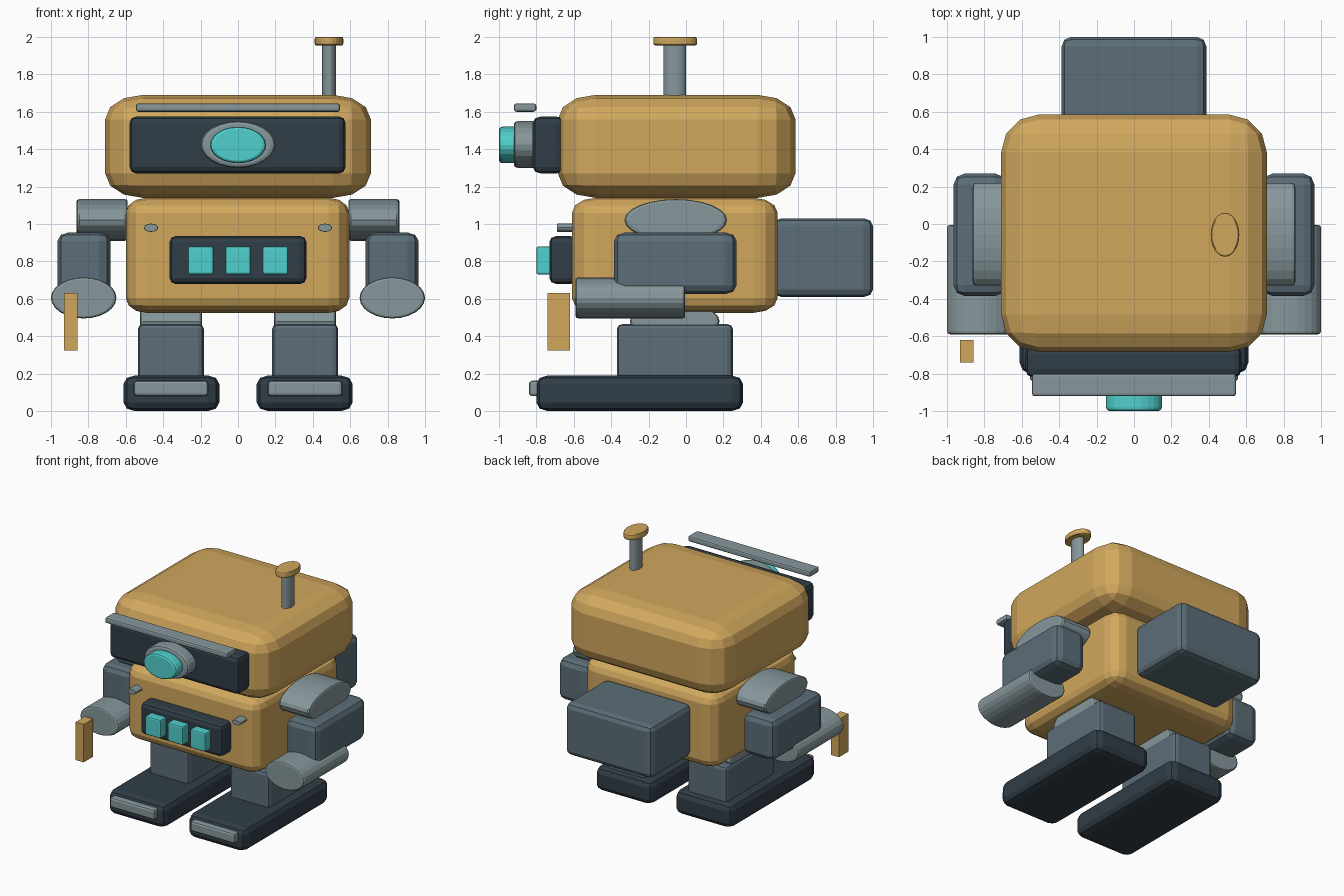
import bpy, bmesh
from mathutils import Matrix, Vector

if "Cube" in bpy.data.objects:
    bpy.data.objects.remove(bpy.data.objects["Cube"])


def mat(name, r, g, b):
    m = bpy.data.materials.new(name)
    m.diffuse_color = (r, g, b, 1)
    m.use_nodes = True
    m.node_tree.nodes["Principled BSDF"].inputs["Base Color"].default_value = m.diffuse_color
    return m


TAN = mat("tan", 0.64, 0.39, 0.11)
DARK = mat("dark", 0.03, 0.047, 0.063)
SLATE = mat("slate", 0.105, 0.155, 0.188)
STEEL = mat("steel", 0.24, 0.31, 0.33)
CYAN = mat("cyan", 0.08, 0.63, 0.61)


def finish(name, bm, m):
    bmesh.ops.recalc_face_normals(bm, faces=bm.faces)
    me = bpy.data.meshes.new(name)
    bm.to_mesh(me)
    bm.free()
    me.materials.append(m)
    ob = bpy.data.objects.new(name, me)
    bpy.context.collection.objects.link(ob)


def box(name, m, x, y, z, bevel=(0, 0, 0), seg=2):
    """Box from axis ranges; bevel gives the rounding along each axis."""
    lo, hi = map(Vector, zip(x, y, z))
    size, mid = hi - lo, (lo + hi) / 2
    b = Vector(bevel) if bevel[0] else Vector((1, 1, 1))
    bm = bmesh.new()
    bmesh.ops.create_cube(bm, size=1)
    bmesh.ops.scale(bm, verts=bm.verts, vec=[s / k for s, k in zip(size, b)])
    if bevel[0]:
        bmesh.ops.bevel(bm, geom=bm.edges[:], offset=1, segments=seg,
                        profile=0.5, affect='EDGES')
    bmesh.ops.scale(bm, verts=bm.verts, vec=b)
    bmesh.ops.translate(bm, verts=bm.verts, vec=mid)
    finish(name, bm, m)


def drum(name, m, axis, x, y, z, bevel=0.015, sides=24):
    """Elliptical cylinder along an axis, filling the given ranges."""
    lo, hi = map(Vector, zip(x, y, z))
    size, mid = hi - lo, (lo + hi) / 2
    length = size["xyz".index(axis)]
    bm = bmesh.new()
    bmesh.ops.create_cone(bm, cap_ends=True, segments=sides,
                          radius1=0.5, radius2=0.5, depth=1)
    if bevel:
        bmesh.ops.scale(bm, verts=bm.verts, vec=(1, 1, length / 0.3))
        rims = [e for e in bm.edges if any(len(f.verts) > 4 for f in e.link_faces)]
        bmesh.ops.bevel(bm, geom=rims, offset=bevel / 0.3, segments=2,
                        profile=0.5, affect='EDGES')
        bmesh.ops.scale(bm, verts=bm.verts, vec=(1, 1, 0.3 / length))
    if axis != 'z':
        turn = Matrix.Rotation(1.5707963, 3, 'Y' if axis == 'x' else 'X')
        bmesh.ops.rotate(bm, verts=bm.verts, matrix=turn)
    bmesh.ops.scale(bm, verts=bm.verts, vec=size)
    bmesh.ops.translate(bm, verts=bm.verts, vec=mid)
    finish(name, bm, m)


# Head and face
box("head", TAN, (-0.71, 0.71), (-0.685, 0.585), (1.14, 1.69), (0.2, 0.2, 0.13), 3)
box("visor", DARK, (-0.58, 0.575), (-0.82, -0.65), (1.27, 1.575), (0.035, 0.045, 0.035))
drum("eye_ring", STEEL, 'y', (-0.2, 0.2), (-0.92, -0.8), (1.3, 1.55), 0.02)
drum("eye_lens", CYAN, 'y', (-0.15, 0.15), (-1.0, -0.9), (1.325, 1.52), 0.02)
box("brow_bar", STEEL, (-0.545, 0.545), (-0.92, -0.8), (1.6, 1.645), (0.012, 0.015, 0.012))

# Antenna
drum("antenna_rod", STEEL, 'z', (0.45, 0.525), (-0.12, 0.0), (1.66, 1.965), 0)
drum("antenna_cap", TAN, 'z', (0.41, 0.563), (-0.175, 0.06), (1.955, 2.0), 0.012)

# Body, chest panel and pack
box("body", TAN, (-0.6, 0.595), (-0.61, 0.49), (0.525, 1.14), (0.11, 0.13, 0.08), 3)
box("chest_panel", DARK, (-0.365, 0.365), (-0.73, -0.58), (0.68, 0.935), (0.03, 0.035, 0.03))
for i, cx in enumerate((-0.2, 0, 0.2)):
    box(f"button_{i + 1}", CYAN, (cx - 0.068, cx + 0.068), (-0.8, -0.7), (0.73, 0.88),
        (0.01, 0.012, 0.01))
box("back_pack", SLATE, (-0.387, 0.387), (0.46, 1.0), (0.61, 1.03), (0.05, 0.05, 0.04))

# Held stick on one side only
box("hand_stick", TAN, (-0.93, -0.858), (-0.74, -0.62), (0.325, 0.63))

# Paired parts
for side, s in (("left", -1), ("right", 1)):
    def span(a, b):
        return tuple(sorted((a * s, b * s)))
    drum(side + "_bolt", STEEL, 'y', span(0.427, 0.503), (-0.69, -0.58), (0.958, 1.002), 0.01, 16)
    drum(side + "_shoulder", STEEL, 'x', span(0.59, 0.863), (-0.33, 0.22), (0.91, 1.133), 0.015)
    box(side + "_upper_arm", SLATE, span(0.682, 0.965), (-0.385, 0.27), (0.625, 0.955),
        (0.06, 0.06, 0.045))
    drum(side + "_forearm", STEEL, 'y', span(0.65, 1.0), (-0.59, -0.005), (0.495, 0.715), 0.015)
    drum(side + "_hip", STEEL, 'x', span(0.193, 0.523), (-0.3, 0.18), (0.38, 0.58), 0.015)
    box(side + "_leg", SLATE, span(0.183, 0.535), (-0.37, 0.25), (0.15, 0.465),
        (0.03, 0.03, 0.025))
    box(side + "_foot", DARK, span(0.1, 0.612), (-0.8, 0.305), (0.0, 0.19), (0.06, 0.06, 0.045))
    box(side + "_toe_bar", STEEL, span(0.16, 0.557), (-0.84, -0.77), (0.08, 0.162),
        (0.015, 0.02, 0.015))
